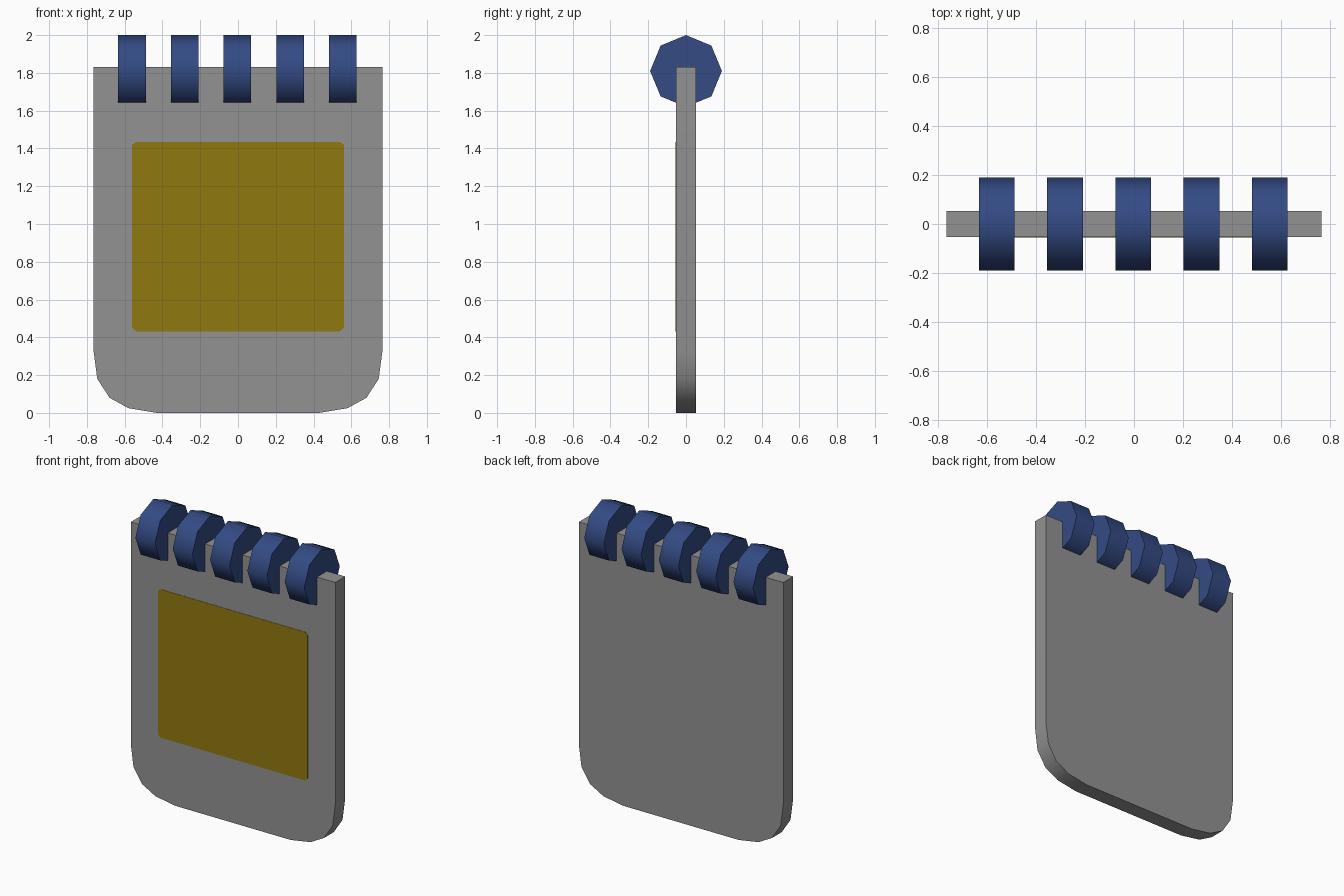
import bpy, bmesh, math

cube = bpy.data.objects.get("Cube")
if cube:
    bpy.data.objects.remove(cube, do_unlink=True)


def material(name, color):
    m = bpy.data.materials.new(name)
    m.use_nodes = True
    m.diffuse_color = (*color, 1)
    m.node_tree.nodes["Principled BSDF"].inputs["Base Color"].default_value = (*color, 1)
    return m


def prism(name, outline, axis, start, end, mat, smooth=None):
    """Extrude a 2D outline (x or y, z) along the other horizontal axis."""
    bm = bmesh.new()
    place = (lambda u, z: (u, start, z)) if axis == "y" else (lambda u, z: (start, u, z))
    face = bm.faces.new([bm.verts.new(place(u, z)) for u, z in outline])
    new = bmesh.ops.extrude_face_region(bm, geom=[face])["geom"]
    depth = end - start
    bmesh.ops.translate(bm, verts=[v for v in new if isinstance(v, bmesh.types.BMVert)],
                        vec=(0, depth, 0) if axis == "y" else (depth, 0, 0))
    bmesh.ops.recalc_face_normals(bm, faces=bm.faces)
    mesh = bpy.data.meshes.new(name)
    bm.to_mesh(mesh)
    bm.free()
    mesh.materials.append(mat)
    obj = bpy.data.objects.new(name, mesh)
    bpy.context.collection.objects.link(obj)
    if smooth:
        bpy.ops.object.select_all(action="DESELECT")
        obj.select_set(True)
        bpy.context.view_layer.objects.active = obj
        bpy.ops.object.shade_smooth_by_angle(angle=math.radians(smooth))
    return obj


def mirrored(half):
    return half + [(-x, z) for x, z in reversed(half)]


grey = material("grey", (0.29, 0.29, 0.29))
blue = material("blue", (0.033, 0.069, 0.23))
ochre = material("ochre", (0.28, 0.19, 0.005))

# Slab with rounded lower corners
slab = mirrored([(0.765, 1.83), (0.765, 0.33), (0.745, 0.18),
                 (0.68, 0.08), (0.58, 0.025), (0.43, 0)])
prism("slab", slab, "y", -0.053, 0.053, grey, 40)

# Thin front panel with clipped corners
panel = mirrored([(0.54, 1.435), (0.56, 1.42), (0.56, 0.45), (0.54, 0.432)])
prism("front_panel", panel, "y", -0.055, -0.052, ochre)

# Row of eight-sided rollers along the top edge
octagon = [(0.19 * math.sin(i * math.pi / 4), 1.81 + 0.19 * math.cos(i * math.pi / 4))
           for i in range(8)]
for i in range(5):
    x = -0.003 + (i - 2) * 0.279
    prism(f"roller_{i + 1}", octagon, "x", x - 0.073, x + 0.073, blue, 60)
